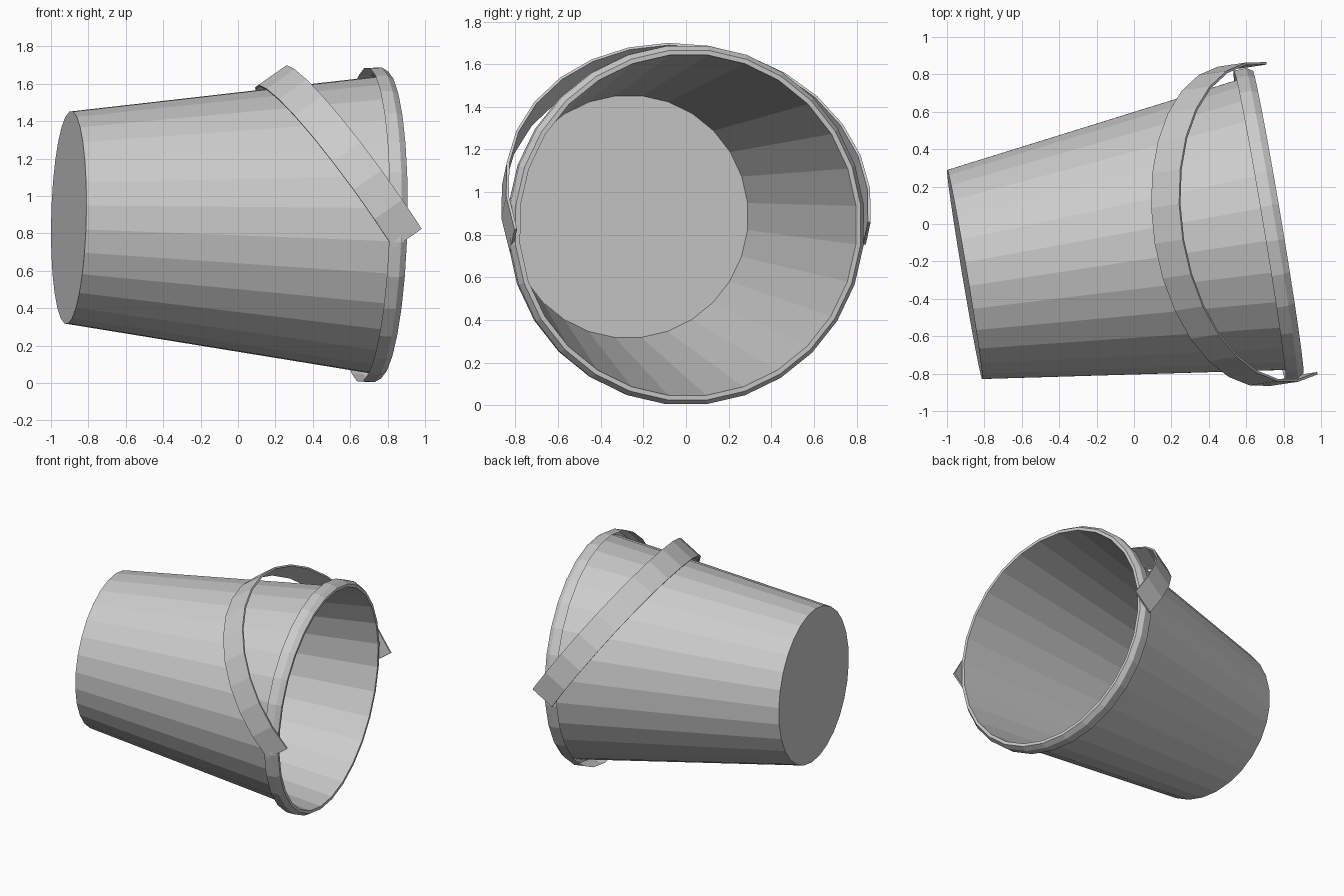
import bpy, math
from mathutils import Vector

if "Cube" in bpy.data.objects:
    bpy.data.objects.remove(bpy.data.objects["Cube"])

SIDES = 28


def material(name, value):
    m = bpy.data.materials.new(name)
    m.diffuse_color = (value, value, value, 1)
    m.use_nodes = True
    m.node_tree.nodes["Principled BSDF"].inputs["Base Color"].default_value = m.diffuse_color
    return m


grey = material("plain grey", 0.6)


def make(name, verts, faces):
    mesh = bpy.data.meshes.new(name)
    mesh.from_pydata(verts, [], faces)
    mesh.materials.append(grey)
    ob = bpy.data.objects.new(name, mesh)
    bpy.context.collection.objects.link(ob)
    return ob


def lathe(name, profile, base, axis, cap=False):
    """Revolve (radius, distance along axis) points around a tilted axis."""
    e1 = axis.cross(Vector((0, 0, 1))).normalized()
    e2 = e1.cross(axis).normalized()
    verts, faces = [], []
    for r, s in profile:
        for k in range(SIDES):
            t = 2 * math.pi * (k + 0.5) / SIDES
            verts.append(base + axis * s + (e1 * math.cos(t) + e2 * math.sin(t)) * r)
    for j in range(len(profile) - 1):
        for k in range(SIDES):
            n = (k + 1) % SIDES
            a, b = j * SIDES, (j + 1) * SIDES
            faces.append((a + n, a + k, b + k, b + n))
    if cap:
        faces.append(tuple(range(SIDES)))
    return make(name, verts, faces)


# Tilted frame shared by body and rim
bottom = Vector((-0.905, -0.27, 0.885))
mouth = Vector((0.77, 0.01, 0.845))
axis = (mouth - bottom).normalized()
length = (mouth - bottom).length

# Tapered body with a closed bottom and an open mouth
lathe("bucket_body", [(0.57, 0), (0.803, length)], bottom, axis, cap=True)

# Lip: flat ring, bevel, and a skirt hanging outside the wall
lathe("rim", [(0.803, 0), (0.825, 0), (0.846, -0.035), (0.843, -0.10)], mouth, axis)

# Handle: flat band bent a little past a half circle, swung back over the body
centre = Vector((0.67, 0.0, 0.937))
across = Vector((-0.162, 0.987, 0.02)).normalized()
width_dir = Vector((0.81, 0.13, 0.57))
width_dir = (width_dir - across * width_dir.dot(across)).normalized()
up = width_dir.cross(across).normalized()
radius, half_width, overrun, steps = 0.865, 0.092, math.radians(12), 16
verts, faces = [], []
for i in range(steps + 1):
    t = -overrun + (math.pi + 2 * overrun) * i / steps
    ray = across * math.cos(t) + up * math.sin(t)
    for r in (radius, radius - 0.013):
        for w in (-half_width, half_width):
            verts.append(centre + ray * r + width_dir * w)
for i in range(steps):
    a, b = 4 * i, 4 * i + 4
    for p, q in ((0, 1), (1, 3), (3, 2), (2, 0)):
        faces.append((a + p, a + q, b + q, b + p))
e = 4 * steps
faces += [(0, 2, 3, 1), (e, e + 1, e + 3, e + 2)]
make("handle", verts, faces)
